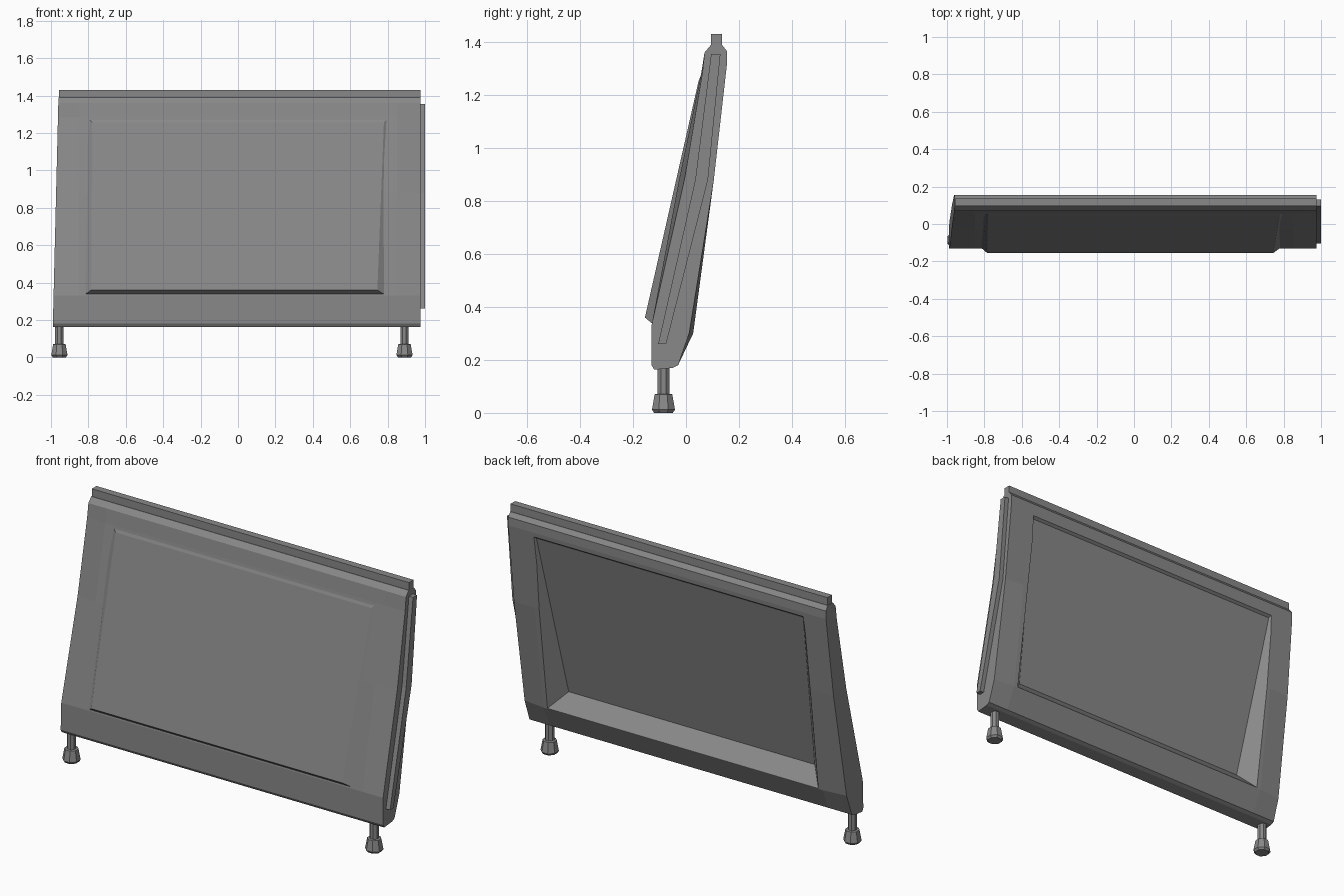
import bpy, bmesh, math

if "Cube" in bpy.data.objects:
    bpy.data.objects.remove(bpy.data.objects["Cube"])

grey = bpy.data.materials.new("dark_grey")
grey.diffuse_color = (0.25, 0.25, 0.25, 1)
grey.use_nodes = True
grey.node_tree.nodes["Principled BSDF"].inputs["Base Color"].default_value = grey.diffuse_color


def make(name, verts, faces):
    bm = bmesh.new()
    vs = [bm.verts.new(v) for v in verts]
    for f in faces:
        bm.faces.new([vs[i] for i in f])
    bmesh.ops.recalc_face_normals(bm, faces=bm.faces)
    me = bpy.data.meshes.new(name)
    bm.to_mesh(me)
    bm.free()
    me.materials.append(grey)
    ob = bpy.data.objects.new(name, me)
    bpy.context.collection.objects.link(ob)
    return ob


def loft(name, rings):
    """Skin closed rings of equal length and cap both ends."""
    n = len(rings[0])
    verts = [p for r in rings for p in r]
    faces = [(k * n + i, k * n + (i + 1) % n, (k + 1) * n + (i + 1) % n, (k + 1) * n + i)
             for k in range(len(rings) - 1) for i in range(n)]
    faces += [tuple(range(n)), tuple(range(len(verts) - n, len(verts)))]
    return make(name, verts, faces)


def extrude_x(name, profile, x0, x1):
    return loft(name, [[(x, y, z) for y, z in profile] for x in (x0, x1)])


def left_end(z):
    return -0.99 + 0.03 * (z - 0.17) / 1.22


def rect(xl_bot, xr_bot, xl_top, xr_top, bot, top):
    return [(xl_bot, *bot), (xr_bot, *bot), (xr_top, *top), (xl_top, *top)]


# Leaning frame slab: thinner side profile at the ends, fuller between the stiles
def frame_profile(back_low, front_top, front_mid):
    return [(-0.13, 0.18), (-0.12, 0.163), (-0.05, 0.17), (-0.03, 0.18), (back_low, 0.30),
            (0.105, 0.88), (0.155, 1.32), (0.155, 1.365), (0.137, 1.388), (0.093, 1.388),
            (0.07, 1.36), (front_top, 1.285), (front_mid, 0.88), (-0.13, 0.33)]


end = frame_profile(0.012, 0.062, -0.006)
mid = frame_profile(0.027, 0.058, -0.026)
slab = loft("frame", [[(left_end(z), y, z) for y, z in end],
                      [(-0.85, y, z) for y, z in mid],
                      [(0.85, y, z) for y, z in mid],
                      [(0.975, y, z) for y, z in end]])

# Sloped recess in the back
inner = rect(-0.75, 0.75, -0.815, 0.815, (-0.05, 0.385), (0.138, 1.285))
opening = rect(-0.825, 0.825, -0.82, 0.82, (0.027, 0.303), (0.151, 1.295))
outer = [tuple(a + 3 * (b - a) for a, b in zip(p, q)) for p, q in zip(inner, opening)]
cutter = loft("recess_cutter", [inner, outer])
cutter.hide_render = True
cutter.hide_viewport = True
mod = slab.modifiers.new("recess", "BOOLEAN")
mod.operation = "DIFFERENCE"
mod.solver = "EXACT"
mod.object = cutter

# Raised front panel with chamfered rim
loft("front_panel", [
    rect(-0.82, 0.785, -0.81, 0.81, (-0.125, 0.335), (0.063, 1.287)),
    rect(-0.785, 0.745, -0.78, 0.78, (-0.155, 0.36), (0.048, 1.255))])

# Tongue along the top
extrude_x("top_tongue", [(0.095, 1.38), (0.135, 1.38), (0.135, 1.43), (0.095, 1.43)], -0.957, 0.975)

# Rail on the right end
extrude_x("side_rail", [(-0.105, 0.26), (-0.075, 0.26), (0.083, 0.88), (0.13, 1.355),
                        (0.095, 1.355), (0.035, 0.88)], 0.97, 1.0)

# Two octagonal feet
for side, x in (("left", -0.955), ("right", 0.89)):
    rings = []
    for r, z in [(0.038, 0), (0.047, 0.012), (0.036, 0.07), (0.024, 0.072), (0.024, 0.19)]:
        rings.append([(x + r * math.cos(math.pi * (i + .5) / 4),
                       -0.085 + r * math.sin(math.pi * (i + .5) / 4), z) for i in range(8)])
    loft(side + "_foot", rings)
